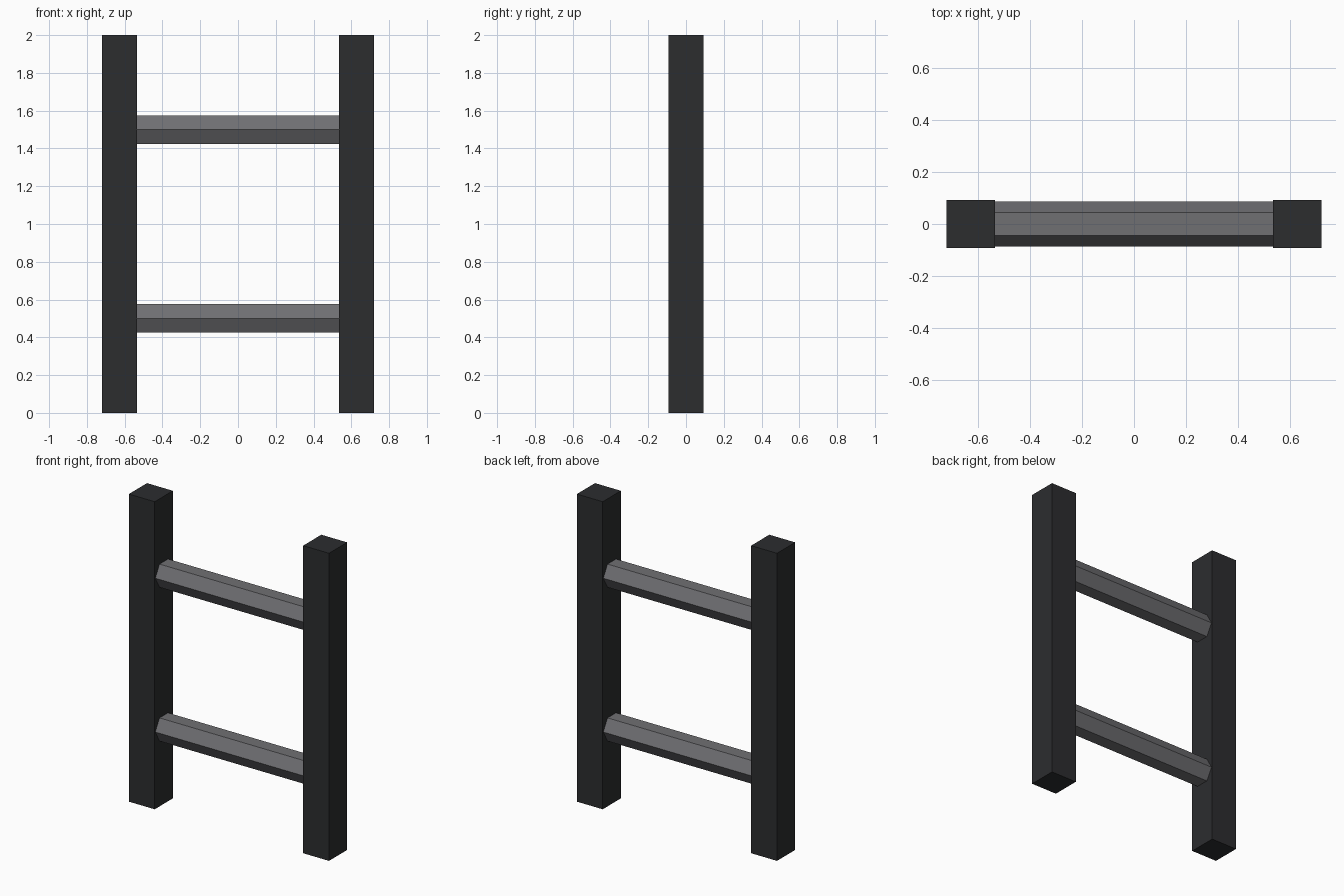
import bpy
from math import pi

if "Cube" in bpy.data.objects:
    bpy.data.objects.remove(bpy.data.objects["Cube"])


def material(name, color):
    mat = bpy.data.materials.new(name)
    mat.diffuse_color = (*color, 1)
    mat.use_nodes = True
    mat.node_tree.nodes["Principled BSDF"].inputs["Base Color"].default_value = mat.diffuse_color
    return mat


dark_metal = material("dark_metal", (0.025, 0.026, 0.028))
grey_metal = material("grey_metal", (0.16, 0.16, 0.17))

POST_WIDTH = 0.186
POST_X = 0.627       # centre line of each post
RUNG_RADIUS = 0.087  # across corners, corners point to front and back

# Square upright posts
for side, name in ((-1, "left_post"), (1, "right_post")):
    bpy.ops.mesh.primitive_cube_add(size=1, location=(side * POST_X, 0, 1))
    post = bpy.context.object
    post.name = name
    post.scale = (POST_WIDTH, POST_WIDTH, 2)
    post.data.materials.append(dark_metal)

# Hexagonal rungs, ends seated just inside the posts
for z, name in ((0.5, "lower_rung"), (1.5, "upper_rung")):
    bpy.ops.mesh.primitive_cylinder_add(
        vertices=6, radius=RUNG_RADIUS, depth=2 * POST_X - POST_WIDTH + 0.02,
        location=(0, 0, z), rotation=(0, pi / 2, 0))
    rung = bpy.context.object
    rung.name = name
    rung.data.materials.append(grey_metal)
